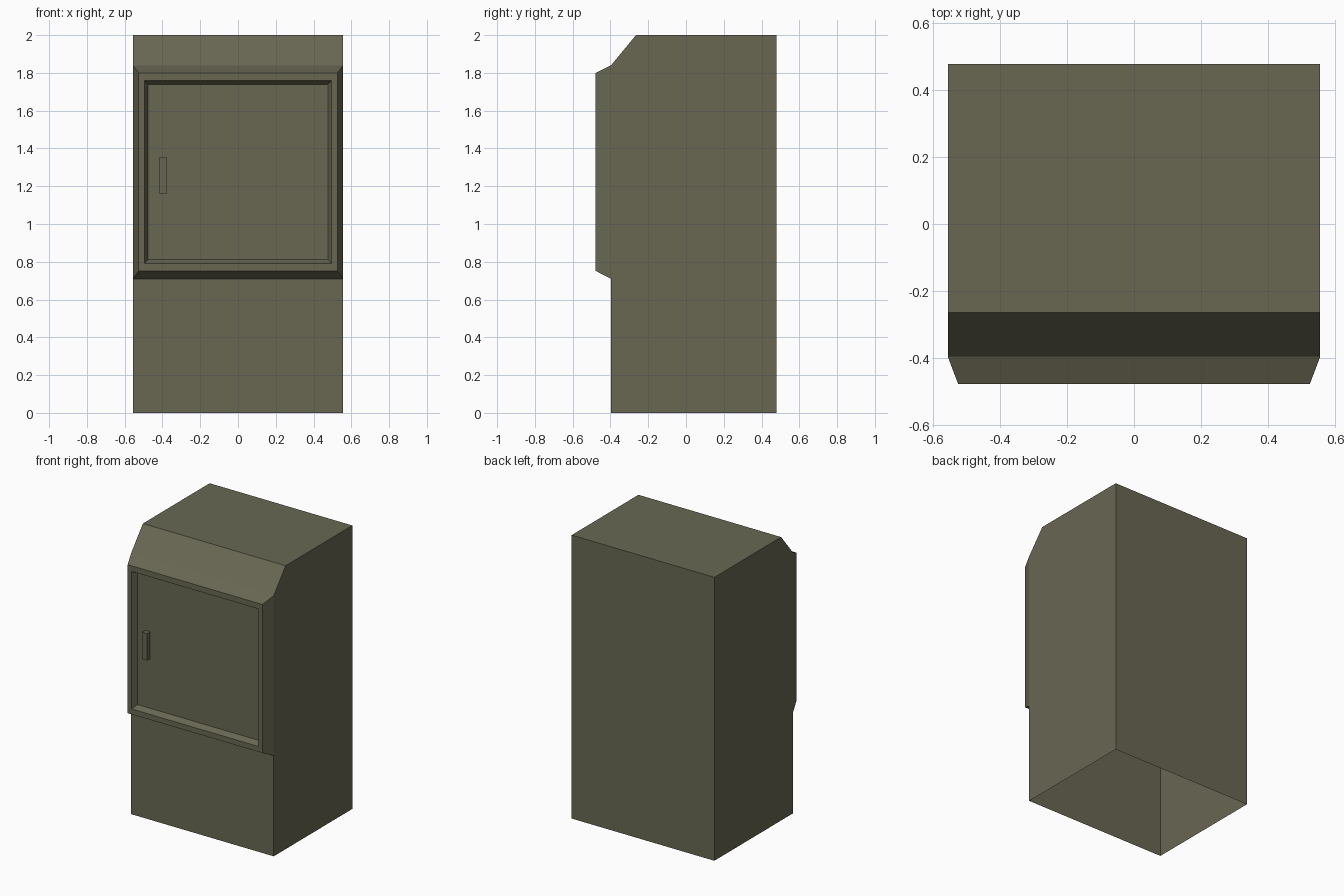
import bpy, bmesh

if "Cube" in bpy.data.objects:
    bpy.data.objects.remove(bpy.data.objects["Cube"])

paint = bpy.data.materials.new("olive_drab")
paint.diffuse_color = (0.140, 0.137, 0.086, 1)
paint.use_nodes = True
paint.node_tree.nodes["Principled BSDF"].inputs["Base Color"].default_value = paint.diffuse_color

HALF_W = 0.557


def finish(bm, name):
    bmesh.ops.recalc_face_normals(bm, faces=bm.faces)
    mesh = bpy.data.meshes.new(name)
    bm.to_mesh(mesh)
    bm.free()
    mesh.materials.append(paint)
    obj = bpy.data.objects.new(name, mesh)
    bpy.context.collection.objects.link(obj)
    return obj


def step_face(bm, face, half_x, z0, z1, y):
    """Inset a front-facing rectangle and move the inner face to the given size and depth."""
    mid = face.calc_center_median()
    bmesh.ops.inset_individual(bm, faces=[face], thickness=0.005)
    for v in face.verts:
        v.co = (half_x if v.co.x > mid.x else -half_x, y, z1 if v.co.z > mid.z else z0)


# Cabinet: side profile (y, z) swept across x, open underneath
profile = [(-0.397, 0), (-0.397, 0.71), (-0.397, 1.84), (-0.265, 2), (0.479, 2), (0.479, 0)]
bm = bmesh.new()
rows = [[bm.verts.new((x, y, z)) for y, z in profile] for x in (-HALF_W, HALF_W)]
left, right = rows
bm.faces.new(left)
bm.faces.new(right[::-1])
strips = [bm.faces.new((left[i], right[i], right[i + 1], left[i + 1]))
          for i in range(len(profile) - 1)]
bmesh.ops.recalc_face_normals(bm, faces=bm.faces)

# Raised door frame with bevelled border, then the recessed door panel
door = strips[1]
step_face(bm, door, 0.526, 0.752, 1.80, -0.479)
step_face(bm, door, 0.496, 0.79, 1.76, -0.479)
step_face(bm, door, 0.476, 0.811, 1.738, -0.440)
finish(bm, "cabinet")

# Door handle
bm = bmesh.new()
bmesh.ops.create_cube(bm, size=1)
for v in bm.verts:
    v.co = (-0.397 + v.co.x * 0.040, -0.456 + v.co.y * 0.036, 1.256 + v.co.z * 0.19)
finish(bm, "door_handle")
